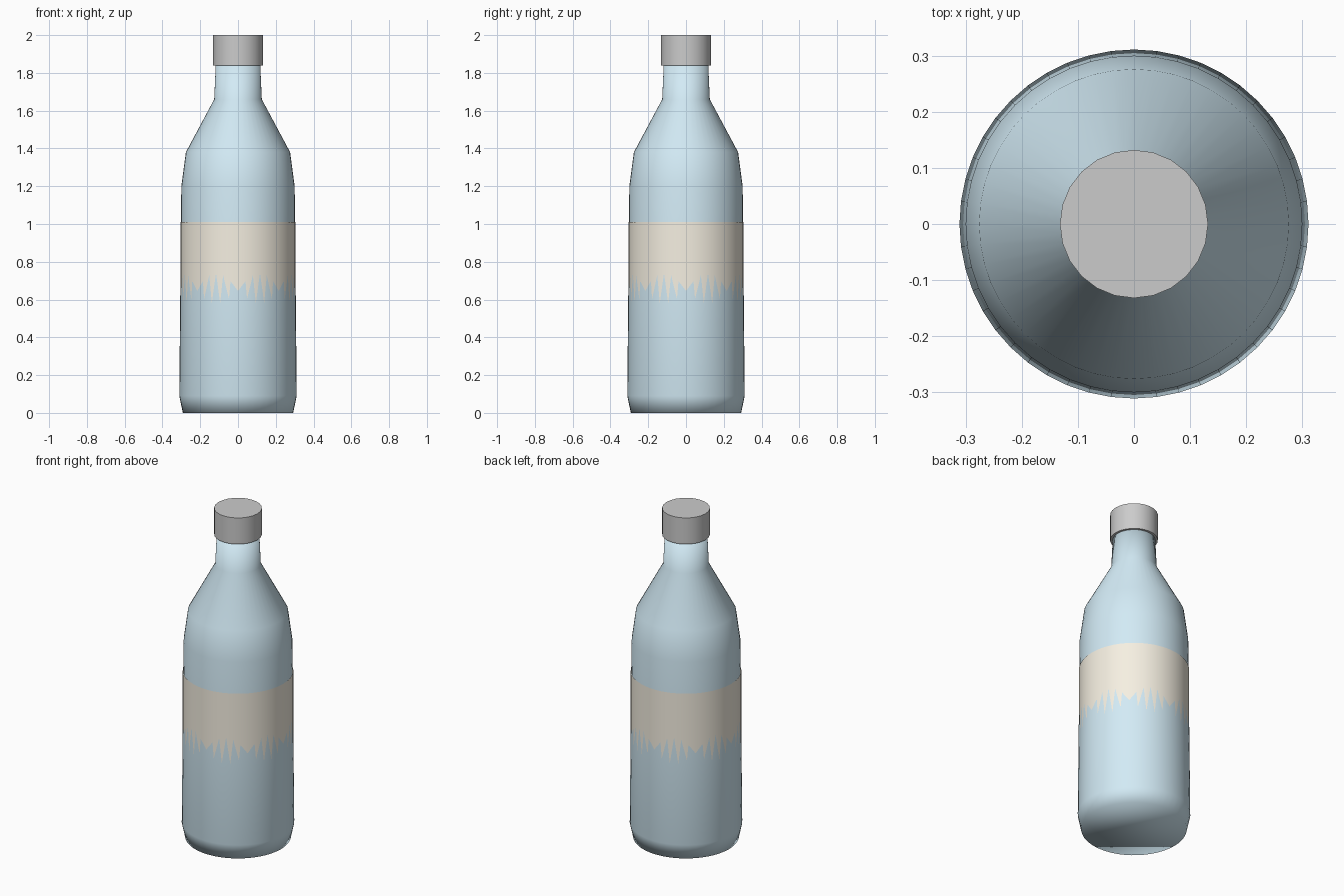
import bpy, bmesh, math

if "Cube" in bpy.data.objects:
    bpy.data.objects.remove(bpy.data.objects["Cube"])


def material(name, rgb):
    mat = bpy.data.materials.new(name)
    mat.diffuse_color = (*rgb, 1)
    mat.use_nodes = True
    mat.node_tree.nodes["Principled BSDF"].inputs["Base Color"].default_value = mat.diffuse_color
    return mat


def lathe(name, profile, sides, mat=None, caps=True, angle=None):
    """Spin (radius, z) points around z; angle=None shades everything smooth."""
    bm = bmesh.new()
    rings = []
    for r, z in profile:
        rings.append([bm.verts.new((r * math.sin(2 * math.pi * i / sides),
                                    -r * math.cos(2 * math.pi * i / sides), z))
                      for i in range(sides)])
    for lo, hi in zip(rings, rings[1:]):
        for i in range(sides):
            j = (i + 1) % sides
            bm.faces.new((lo[i], lo[j], hi[j], hi[i]))
    if caps:
        bm.faces.new(rings[0][::-1])
        bm.faces.new(rings[-1])
    mesh = bpy.data.meshes.new(name)
    bm.to_mesh(mesh)
    bm.free()
    obj = bpy.data.objects.new(name, mesh)
    bpy.context.collection.objects.link(obj)
    if mat:
        mesh.materials.append(mat)
    bpy.ops.object.select_all(action='DESELECT')
    obj.select_set(True)
    bpy.context.view_layer.objects.active = obj
    if angle is None:
        bpy.ops.object.shade_smooth()
    else:
        bpy.ops.object.shade_smooth_by_angle(angle=math.radians(angle))
    return obj


glass = material("blue_glass", (0.65, 0.83, 0.92))
paper = material("cream_paper", (0.92, 0.87, 0.76))

# Bottle: slightly tapered body, sloped shoulder, narrow neck
lathe("bottle", [(0.292, 0), (0.311, 0.09), (0.30, 1.2), (0.276, 1.38),
                 (0.126, 1.66), (0.117, 1.86)], 48, glass)

# Label: straight sleeve that sinks into the taper, leaving a jagged lower edge
lathe("label", [(0.3055, 0.50), (0.3055, 1.01)], 40, paper, caps=False, angle=30)

# Cap
lathe("cap", [(0.132, 1.84), (0.132, 2.0)], 24, angle=30)
